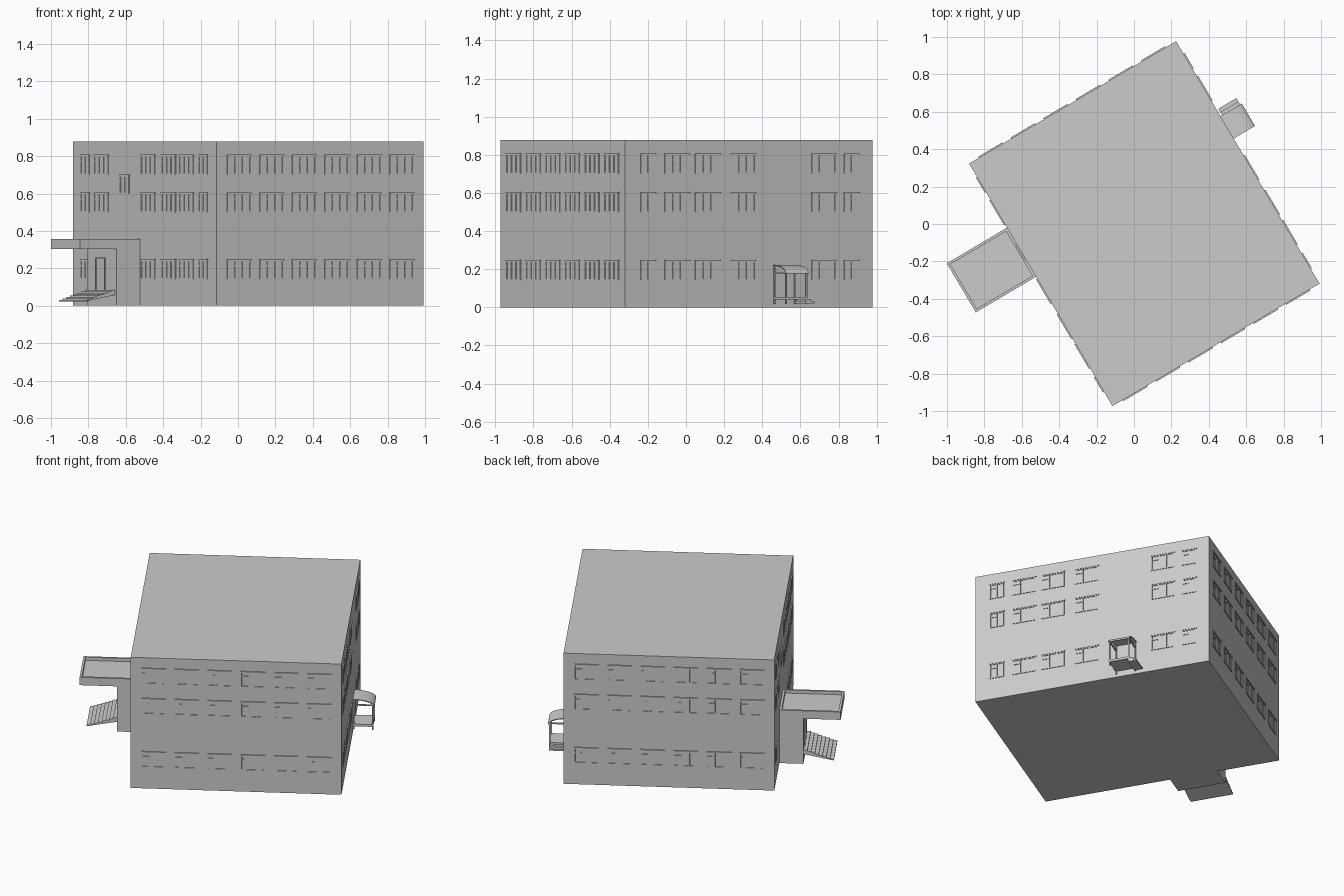
import bpy, bmesh, math
from mathutils import Matrix, Vector

if "Cube" in bpy.data.objects:
    bpy.data.objects.remove(bpy.data.objects["Cube"])

# Building frame: u = long local x, v = local y, turned on the plot
PLOT = Matrix.Translation((0.055, 0.002, 0)) @ Matrix.Rotation(math.radians(30.6), 4, 'Z')
HU, HV, H = 0.643, 0.753, 0.877


def finish(name, bm):
    bmesh.ops.recalc_face_normals(bm, faces=bm.faces)
    me = bpy.data.meshes.new(name)
    bm.to_mesh(me)
    bm.free()
    ob = bpy.data.objects.new(name, me)
    ob.matrix_world = PLOT
    bpy.context.collection.objects.link(ob)
    return ob


def add_box(bm, lo, hi, m=Matrix.Identity(4)):
    lo, hi = Vector(lo), Vector(hi)
    s = hi - lo
    bmesh.ops.create_cube(bm, size=1, matrix=m @ Matrix.Translation((lo + hi) / 2)
                          @ Matrix.Diagonal((s.x, s.y, s.z, 1)))


def boxes(name, *spans):
    bm = bmesh.new()
    for lo, hi in spans:
        add_box(bm, lo, hi)
    return finish(name, bm)


def prism(name, profile, v0, v1):
    # (u, z) profile extruded along v
    bm = bmesh.new()
    f = bm.faces.new([bm.verts.new((u, v0, z)) for u, z in profile])
    r = bmesh.ops.extrude_face_region(bm, geom=[f])
    bmesh.ops.translate(bm, vec=(0, v1 - v0, 0),
                        verts=[g for g in r['geom'] if isinstance(g, bmesh.types.BMVert)])
    return finish(name, bm)


def add_window(bm, m, a, z0, w, h, leaves):
    # Frame bars standing just proud of the wall; outward is -y
    t, d = 0.006, -0.004
    x0, x1 = a - w / 2, a + w / 2
    for i in range(leaves + 1):
        x = x0 + (w - t) * i / leaves
        add_box(bm, (x, d, z0), (x + t, 0.004, z0 + h), m)
    for z in (z0, z0 + h - t):
        add_box(bm, (x0, d, z), (x1, 0.004, z + t), m)
    zt = z0 + h * 0.68
    add_box(bm, (x0, d, zt), (x0 + w / leaves, 0.004, zt + t), m)
    # Lintel strip
    add_box(bm, (x0, d - 0.003, z0 + h), (x1 + 0.005, 0.004, z0 + h + 0.006), m)


def face(deg, dist):
    return Matrix.Rotation(math.radians(deg), 4, 'Z') @ Matrix.Translation((0, -dist, 0))


# Main block
boxes("main_block", ((-HU, -HV, 0), (HU, HV, H)))

# Windows on three floors, four walls
ROWS = (0.143, 0.50, 0.702)
end_wall = [(-0.505 + 0.202 * i, 0.145, 3) for i in range(6)]
long_wall = [(-0.615, 0.09, 2), (-0.439, 0.147, 3), (-0.253, 0.147, 3),
             (-0.036, 0.147, 3), (0.455, 0.147, 3), (0.625, 0.09, 2)]
walls = {"front": (0, HV, end_wall, 1), "back": (180, HV, end_wall, 1),
         "right": (90, HU, long_wall, 1), "left": (-90, HU, long_wall, -1)}
for side, (deg, dist, layout, sign) in walls.items():
    bm = bmesh.new()
    m = face(deg, dist)
    for row, z in enumerate(ROWS):
        for a, w, n in layout:
            if side == "left" and row == 0 and a == 0.455:
                continue
            add_window(bm, m, a * sign, z, w, 0.1, n)
    if side == "left":
        add_window(bm, m, -0.21, 0.60, 0.095, 0.095, 2)  # stairwell window
    finish(side + "_windows", bm)

# Main entrance: porch, rimmed canopy, door frame
V0, V1 = 0.05, 0.355
boxes("porch", ((-0.79, V0, 0), (-HU, V1, 0.31)))
U0, R = -1.017, 0.014
boxes("porch_canopy",
      ((U0, V0, 0.303), (-HU, V1, 0.335)),
      ((U0, V0, 0.335), (U0 + R, V1, 0.356)),
      ((-HU - R, V0, 0.335), (-HU, V1, 0.356)),
      ((U0 + R, V0, 0.335), (-HU - R, V0 + R, 0.356)),
      ((U0 + R, V1 - R, 0.335), (-HU - R, V1, 0.356)))
boxes("door_frame",
      ((-0.795, 0.165, 0.085), (-0.785, 0.173, 0.25)),
      ((-0.795, 0.26, 0.085), (-0.785, 0.268, 0.25)),
      ((-0.795, 0.165, 0.25), (-0.785, 0.268, 0.258)))

# Main stairs: stepped top, sloping underside
n, run, rise = 8, 0.185 / 8, 0.063 / 8
steps = [(-0.79, 0.085)]
for i in range(n):
    u, z = -0.79 - run * (i + 1), 0.085 - rise * i
    steps += [(u, z), (u, z - rise)]
prism("front_stairs", steps + [(-0.79, 0.058)], 0.065, 0.34)

# Rear porch: platform, side steps, posts, curved roof
W0, W1, UO = 0.15, 0.285, 0.775
boxes("rear_platform", ((HU, W0, 0.04), (UO - 0.008, W1, 0.055)))
boxes("rear_steps",
      ((HU + 0.01, W1, 0.034), (UO - 0.01, W1 + 0.021, 0.044)),
      ((HU + 0.01, W1 + 0.02, 0.02), (UO - 0.01, W1 + 0.042, 0.03)),
      ((HU + 0.01, W1 - 0.01, 0.02), (UO - 0.01, W1 + 0.021, 0.034)))
P = 0.008
boxes("rear_posts", *[((u, v, 0.018), (u + P, v + P, zt))
                      for v in (W0 + 0.002, W1 - P - 0.002)
                      for u, zt in ((HU, 0.212), (UO - 0.016, 0.188))])
boxes("rear_beams", *[((HU, v, 0.178), (UO - 0.008, v + P, 0.186))
                      for v in (W0 + 0.002, W1 - P - 0.002)])
arc = [math.radians(90 * i / 8) for i in range(9)]
outer = [(HU + 0.132 * math.sin(t), 0.177 + 0.046 * math.cos(t)) for t in arc]
inner = [(HU + 0.126 * math.sin(t), 0.177 + 0.040 * math.cos(t)) for t in reversed(arc)]
prism("rear_roof", outer + inner, W0 - 0.002, W1 + 0.002)
